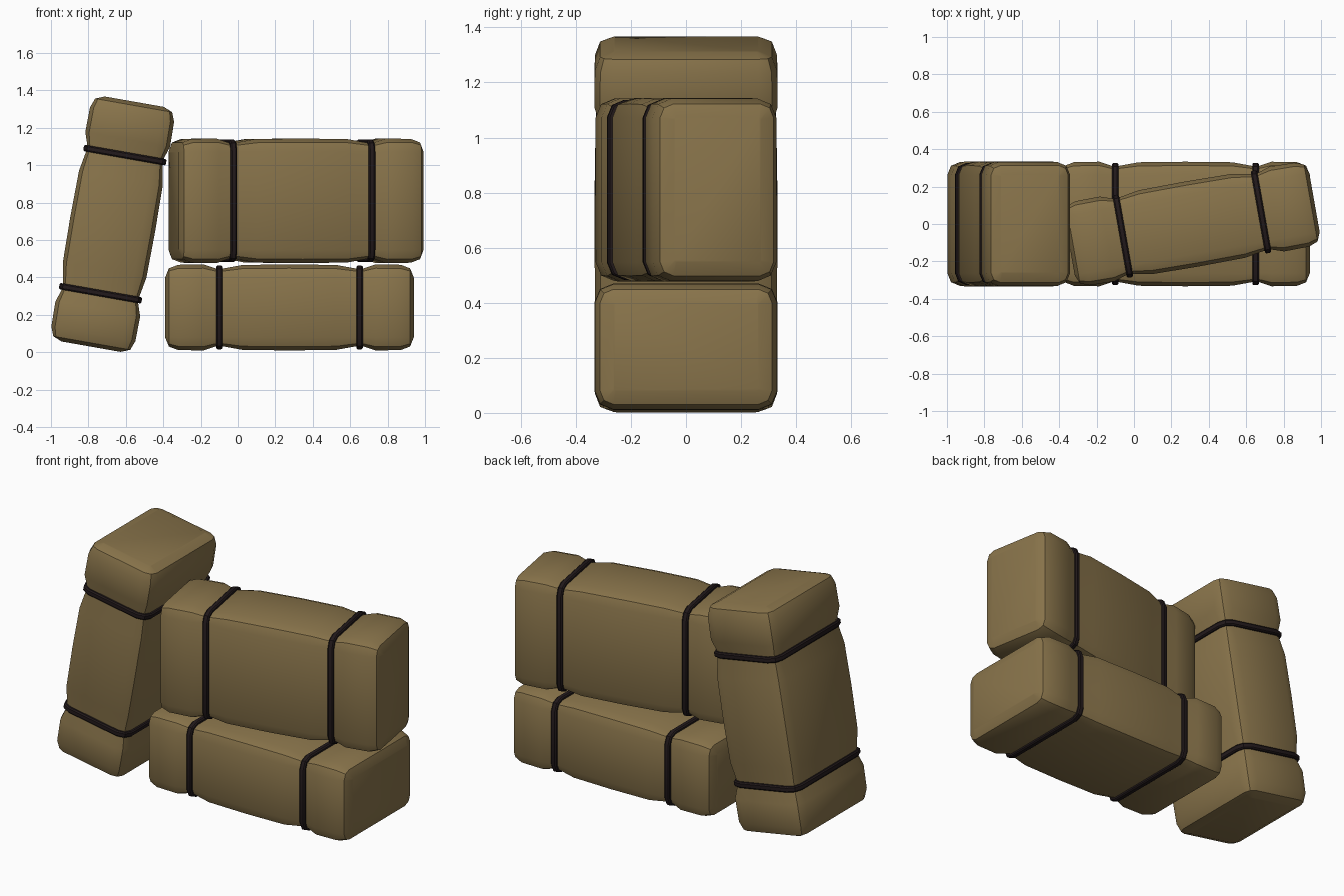
import bpy
import bmesh
from math import radians, sin, cos
from mathutils import Matrix, Vector

cube = bpy.data.objects.get("Cube")
if cube:
    bpy.data.objects.remove(cube, do_unlink=True)


def make_material(name, color):
    mat = bpy.data.materials.new(name)
    mat.use_nodes = True
    mat.diffuse_color = color
    mat.node_tree.nodes["Principled BSDF"].inputs["Base Color"].default_value = color
    return mat


CLOTH = make_material("tan cloth", (0.25, 0.175, 0.07, 1))
STRAP = make_material("dark strap", (0.016, 0.010, 0.011, 1))

# Bale half sizes, corner radius and strap distance from the middle
HALF_X, HALF_Y, HALF_Z = 0.665, 0.333, 0.23
RADIUS = 0.07
STRAP_X = 0.375


def section(x, inset):
    """Rounded rectangle across the bale, with two facets per corner."""
    r = max(RADIUS - inset, 0.008)
    cy, cz = HALF_Y - inset - r, HALF_Z - inset - r
    points = []
    for i, (sy, sz) in enumerate(((1, 1), (-1, 1), (-1, -1), (1, -1))):
        for step in range(3):
            a = radians(90 * i + 45 * step)
            points.append(Vector((x, sy * cy + r * cos(a), sz * cz + r * sin(a))))
    return points


def loft(name, profile, material, matrix):
    """Skin the sections given as (position, inset) and cap both ends."""
    bm = bmesh.new()
    rings = [[bm.verts.new(p) for p in section(x, d)] for x, d in profile]
    for a, b in zip(rings, rings[1:]):
        for i in range(len(a)):
            j = (i + 1) % len(a)
            bm.faces.new((a[i], a[j], b[j], b[i]))
    bm.faces.new(rings[0])
    bm.faces.new(rings[-1])
    bmesh.ops.recalc_face_normals(bm, faces=bm.faces)
    mesh = bpy.data.meshes.new(name)
    bm.to_mesh(mesh)
    bm.free()
    mesh.materials.append(material)
    obj = bpy.data.objects.new(name, mesh)
    obj.matrix_world = matrix
    bpy.context.collection.objects.link(obj)
    bpy.ops.object.select_all(action='DESELECT')
    obj.select_set(True)
    bpy.context.view_layer.objects.active = obj
    bpy.ops.object.shade_smooth_by_angle(angle=radians(30))


# Lengthwise half profile: rounded end, bulge, pinch under the strap, middle
half = [(HALF_X, RADIUS), (0.645, 0.021), (0.595, 0.002), (0.46, 0),
        (0.395, 0.022), (0.355, 0.022), (0.25, 0.003)]
bale_profile = half + [(0, 0)] + [(-x, d) for x, d in reversed(half)]
band = [(0.017, 0.035), (0.017, 0.012), (0.01, 0.006)]
band_profile = band + [(-x, d) for x, d in reversed(band)]


def bale(name, location, rotation):
    matrix = Matrix.Translation(location) @ rotation
    loft(name, bale_profile, CLOTH, matrix)
    for side, sign in (("a", -1), ("b", 1)):
        shifted = [(x + sign * STRAP_X, d) for x, d in band_profile]
        loft(f"{name}_strap_{side}", shifted, STRAP, matrix)


# Flat bale, bale on its edge above it, and bale leaning at the side
bale("bottom_bale", (0.275, 0, 0.24), Matrix())
bale("top_bale", (0.31, 0, 0.81),
     Matrix.Rotation(radians(10), 4, 'Z') @ Matrix.Rotation(radians(90), 4, 'X'))
bale("leaning_bale", (-0.67, 0, 0.685), Matrix.Rotation(radians(-80), 4, 'Y'))
